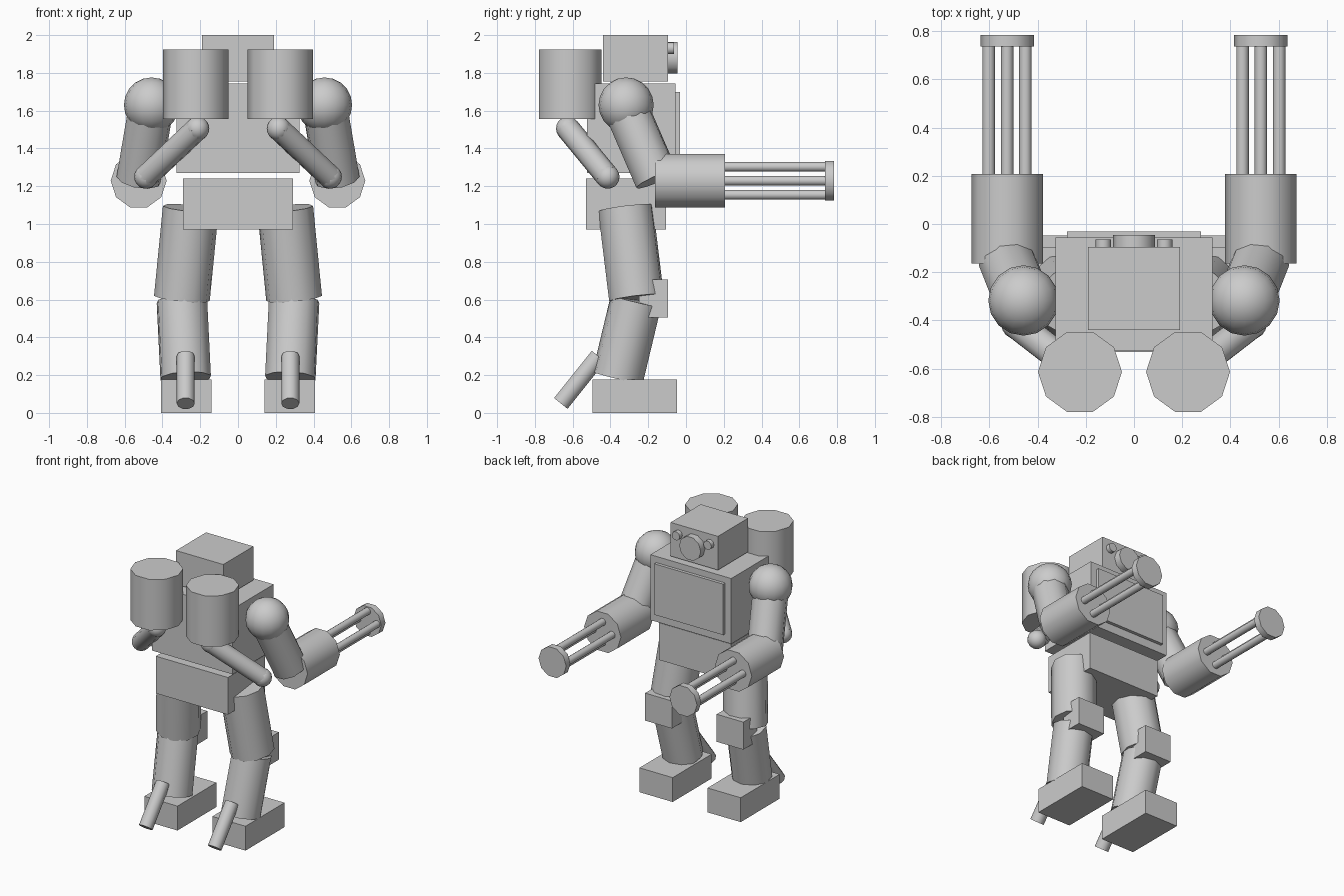
import bpy, bmesh, math
from mathutils import Vector, Matrix

if "Cube" in bpy.data.objects:
    bpy.data.objects.remove(bpy.data.objects["Cube"])

grey = bpy.data.materials.new("plain_grey")
grey.diffuse_color = (0.6, 0.6, 0.6, 1)
grey.use_nodes = True
grey.node_tree.nodes["Principled BSDF"].inputs["Base Color"].default_value = grey.diffuse_color


def finish(name, bm, smooth):
    me = bpy.data.meshes.new(name)
    bm.to_mesh(me)
    bm.free()
    me.materials.append(grey)
    ob = bpy.data.objects.new(name, me)
    bpy.context.collection.objects.link(ob)
    if smooth:
        bpy.ops.object.select_all(action='DESELECT')
        bpy.context.view_layer.objects.active = ob
        ob.select_set(True)
        bpy.ops.object.shade_smooth_by_angle(angle=math.radians(40))
    return ob


def box(name, x, y, z):
    """Box from (low, high) pairs on each axis."""
    bm = bmesh.new()
    bmesh.ops.create_cube(bm, size=1)
    for v in bm.verts:
        v.co = [lo + (c + 0.5) * (hi - lo) for c, (lo, hi) in zip(v.co, (x, y, z))]
    return finish(name, bm, False)


def rod(name, a, b, r, sides=10):
    """Cylinder from a to b, with a corner line facing sideways."""
    a, b = Vector(a), Vector(b)
    d = b - a
    turn = Vector((0, 0, 1)).rotation_difference(d).to_matrix().to_4x4()
    m = Matrix.Translation((a + b) / 2) @ turn @ Matrix.Rotation(math.radians(18), 4, 'Z')
    bm = bmesh.new()
    bmesh.ops.create_cone(bm, cap_ends=True, segments=sides, radius1=r, radius2=r,
                          depth=d.length, matrix=m)
    return finish(name, bm, True)


def ball(name, c, r, u=16, v=10):
    bm = bmesh.new()
    bmesh.ops.create_uvsphere(bm, u_segments=u, v_segments=v, radius=r,
                              matrix=Matrix.Translation(c))
    return finish(name, bm, True)


# Head, face, torso and pelvis
box("head", (-0.19, 0.19), (-0.44, -0.095), (1.755, 2.0))
rod("snout", (0, -0.11, 1.88), (0, -0.045, 1.88), 0.087)
box("torso", (-0.325, 0.325), (-0.525, -0.055), (1.27, 1.745))
box("chest_plate", (-0.277, 0.277), (-0.07, -0.032), (1.33, 1.70))
box("pelvis", (-0.29, 0.29), (-0.53, -0.105), (0.97, 1.24))

for side, s in (("left", -1), ("right", 1)):
    def n(part):
        return side + "_" + part

    def p(x, y, z):
        return (s * x, y, z)

    def span(lo, hi):
        return tuple(sorted((s * lo, s * hi)))

    rod(n("eye"), p(0.127, -0.11, 1.93), p(0.127, -0.064, 1.93), 0.032)

    # Back canister and its rounded strut
    rod(n("canister"), p(0.224, -0.613, 1.555), p(0.224, -0.613, 1.925), 0.174)
    top, low = p(0.215, -0.625, 1.505), p(0.487, -0.415, 1.25)
    rod(n("strut"), top, low, 0.063)
    ball(n("strut_top"), top, 0.063)
    ball(n("strut_end"), low, 0.063)

    # Arm
    ball(n("shoulder"), p(0.458, -0.317, 1.63), 0.146)
    rod(n("upper_arm"), p(0.458, -0.325, 1.63), p(0.525, -0.155, 1.237), 0.12)
    rod(n("forearm"), p(0.526, -0.163, 1.229), p(0.526, 0.207, 1.229), 0.148)

    # Four barrels in a cross, held by an end disc
    for i in range(4):
        a = i * math.pi / 2
        x, z = 0.526 + 0.076 * math.cos(a), 1.229 + 0.074 * math.sin(a)
        rod(n("barrel_%d" % (i + 1)), p(x, 0.19, z), p(x, 0.74, z), 0.026)
    rod(n("barrel_disc"), p(0.526, 0.735, 1.229), p(0.526, 0.783, 1.229), 0.111)

    # Leg
    rod(n("thigh"), p(0.25, -0.32, 1.083), p(0.297, -0.262, 0.607), 0.149)
    rod(n("shin"), p(0.297, -0.265, 0.592), p(0.277, -0.362, 0.186), 0.137)
    box(n("knee_pad"), span(0.18, 0.395), (-0.25, -0.095), (0.505, 0.705))
    box(n("foot"), span(0.14, 0.407), (-0.495, -0.047), (0, 0.177))
    rod(n("heel_spur"), p(0.277, -0.463, 0.30), p(0.277, -0.663, 0.05), 0.048)
